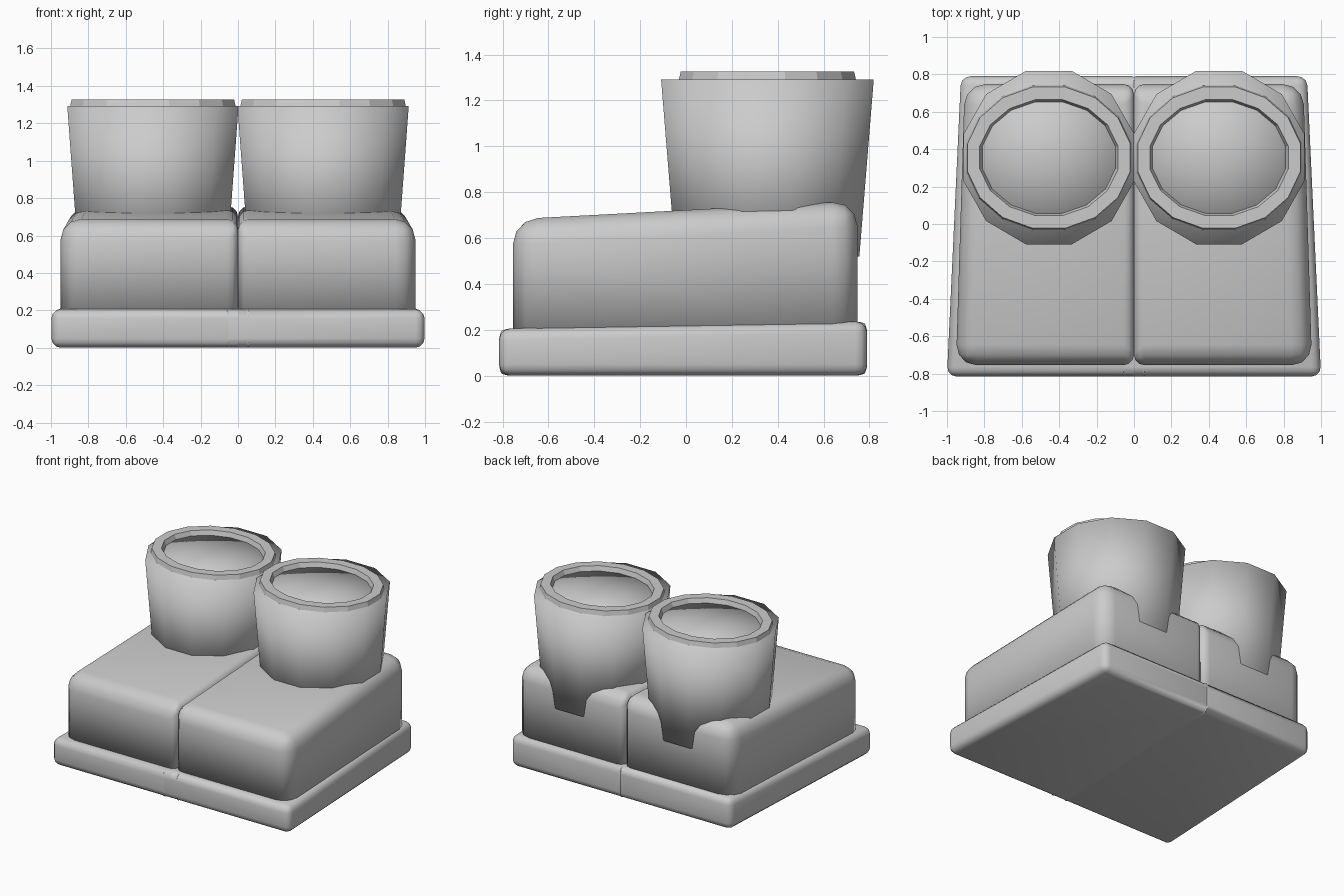
import bpy, bmesh, math

if "Cube" in bpy.data.objects:
    bpy.data.objects.remove(bpy.data.objects["Cube"])

grey = bpy.data.materials.new("plain_grey")
grey.diffuse_color = (0.6, 0.6, 0.6, 1)
grey.use_nodes = True
grey.node_tree.nodes["Principled BSDF"].inputs["Base Color"].default_value = grey.diffuse_color


def finish(name, bm, smooth, bevel=0, segments=3):
    """Turn a right-hand part into an object, round it and mirror it to the left."""
    bmesh.ops.recalc_face_normals(bm, faces=bm.faces)
    for f in bm.faces:
        f.smooth = smooth
    me = bpy.data.meshes.new(name)
    bm.to_mesh(me)
    bm.free()
    me.materials.append(grey)
    ob = bpy.data.objects.new(name, me)
    bpy.context.collection.objects.link(ob)
    if bevel:
        b = ob.modifiers.new("rounding", 'BEVEL')
        b.width, b.segments, b.limit_method = bevel, segments, 'WEIGHT'
    m = ob.modifiers.new("left_side", 'MIRROR')
    m.use_mirror_merge = False
    return ob


def block(name, front, back, bottom, bevel, segments, inner, round_bottom):
    """Tapered block; front and back are (inner x, outer x, y, top z)."""
    bm = bmesh.new()
    bmesh.ops.create_cube(bm, size=2)
    weight = bm.edges.layers.float.new("bevel_weight_edge")
    for e in bm.edges:
        w = 1.0
        if all(v.co.x < 0 for v in e.verts):
            w = inner
        if all(v.co.z < 0 for v in e.verts):
            w = round_bottom * w
        e[weight] = w
    for v in bm.verts:
        x0, x1, y, top = front if v.co.y < 0 else back
        v.co = (x1 if v.co.x > 0 else x0, y, top if v.co.z > 0 else bottom)
    finish(name, bm, True, bevel, segments)


def loft(bm, rings, closed=False):
    """Skin a list of vertex rings with quads."""
    pairs = list(zip(rings, rings[1:] + (rings[:1] if closed else [])))
    if not closed:
        pairs = pairs[:len(rings) - 1]
    for a, b in pairs:
        n = len(a)
        for i in range(n):
            j = (i + 1) % n
            bm.faces.new((a[i], a[j], b[j], b[i]))


def ring(bm, n, rx, ry, z, cx=0.455, cy=0.355):
    return [bm.verts.new((cx + rx * math.cos((i + 0.5) * math.tau / n),
                          cy + ry * math.sin((i + 0.5) * math.tau / n), z))
            for i in range(n)]


# Sole slab and shoe body
block("sole", (-0.06, 1.0, -0.815, 0.205), (0.0, 0.925, 0.79, 0.237),
      0.0, 0.05, 3, 0.2, 1.0)
block("shoe_upper", (0.0, 0.952, -0.755, 0.682), (0.0, 0.905, 0.748, 0.762),
      0.15, 0.11, 3, 0.5, 0.0)

# Tapered ankle cuff, closed on top
bm = bmesh.new()
low = ring(bm, 12, 0.415, 0.415, 0.52)
high = ring(bm, 12, 0.474, 0.48, 1.292)
loft(bm, [low, high])
for r, z in ((low, 0.52), (high, 1.292)):
    c = bm.verts.new((0.455, 0.355, z))
    for i in range(12):
        bm.faces.new((r[i], r[(i + 1) % 12], c))
finish("ankle_cuff", bm, True)

# Faceted raised rim on the cuff
bm = bmesh.new()
loft(bm, [ring(bm, 16, 0.452, 0.395, 1.285), ring(bm, 16, 0.443, 0.385, 1.327),
          ring(bm, 16, 0.377, 0.316, 1.327), ring(bm, 16, 0.36, 0.302, 1.285)],
     closed=True)
finish("cuff_rim", bm, False)
